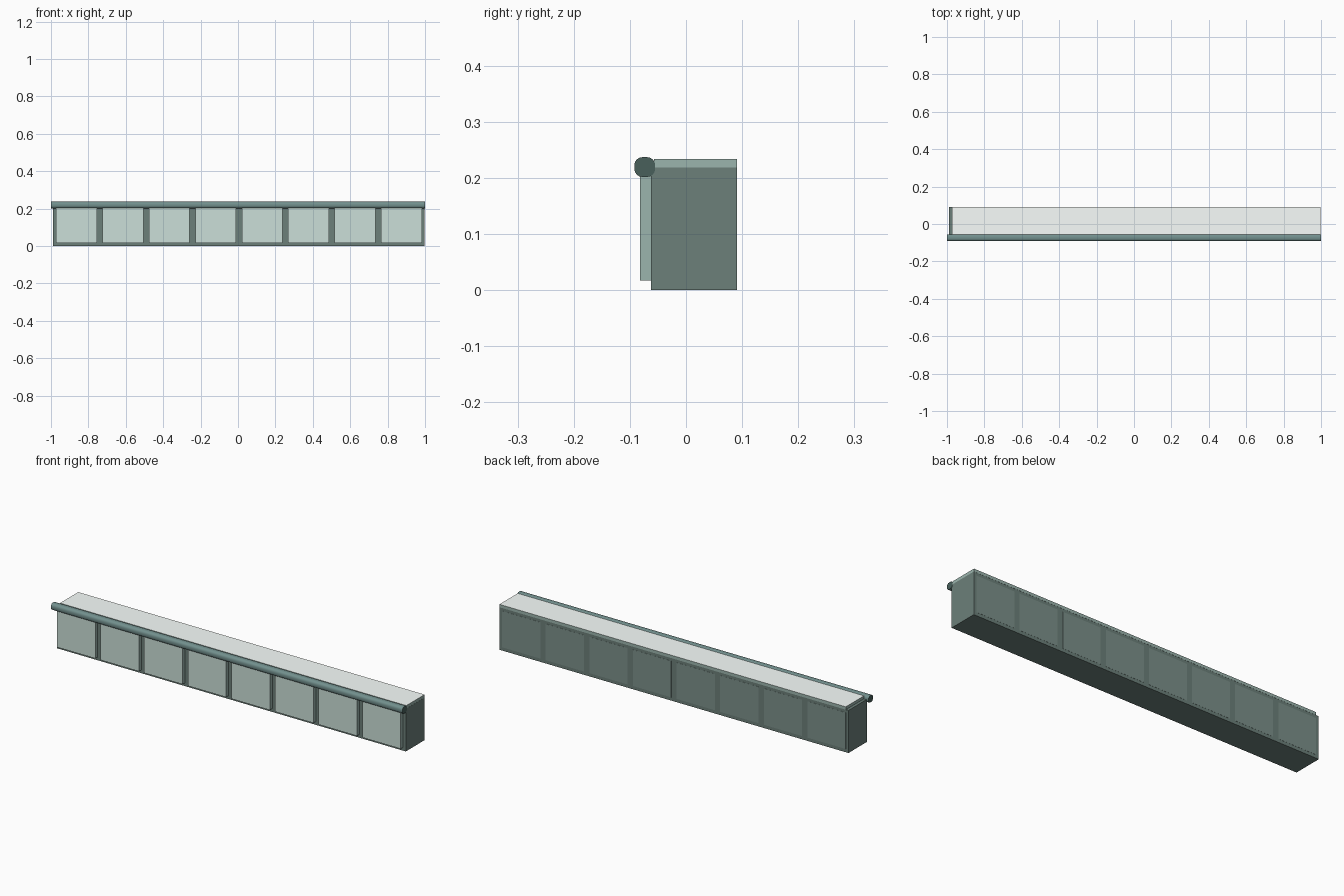
import bpy, bmesh
from math import sin, cos, radians

if "Cube" in bpy.data.objects:
    bpy.data.objects.remove(bpy.data.objects["Cube"])

COUNT = 8
LEFT, PITCH = -0.988, 0.2483


def material(name, r, g, b):
    mat = bpy.data.materials.new(name)
    mat.diffuse_color = (r, g, b, 1)
    mat.use_nodes = True
    mat.node_tree.nodes["Principled BSDF"].inputs["Base Color"].default_value = mat.diffuse_color
    return mat


DARK = material("dark_green_grey", 0.15, 0.215, 0.193)
MID = material("mid_green_grey", 0.33, 0.46, 0.42)
BACK = material("back_green_grey", 0.20, 0.28, 0.255)
PALE = material("pale_green_grey", 0.60, 0.74, 0.69)
TOP = material("worktop_grey", 0.95, 1.0, 0.98)
RAIL = material("rail_green", 0.17, 0.28, 0.27)
RAIL_END = material("rail_end_green", 0.065, 0.115, 0.105)


def make_object(name, bm, mats, pick=lambda n: 0):
    """Create the object; pick chooses a material slot from a face normal."""
    bmesh.ops.recalc_face_normals(bm, faces=bm.faces)
    bm.normal_update()
    for f in bm.faces:
        f.material_index = pick(f.normal)
    mesh = bpy.data.meshes.new(name)
    bm.to_mesh(mesh)
    bm.free()
    for m in mats:
        mesh.materials.append(m)
    obj = bpy.data.objects.new(name, mesh)
    bpy.context.collection.objects.link(obj)
    return obj


def box(name, lo, hi, mats, pick=lambda n: 0):
    bm = bmesh.new()
    bmesh.ops.create_cube(bm, size=1)
    for v in bm.verts:
        v.co = [(a + b) / 2 + c * (b - a) for a, b, c in zip(lo, hi, v.co)]
    return make_object(name, bm, mats, pick)


# Row of cabinet bodies, each with a full-depth drawer standing proud in front
for i in range(COUNT):
    x0 = LEFT + i * PITCH
    mid = x0 + PITCH / 2
    box(f"cabinet_body_{i + 1}", (x0, -0.062, 0), (x0 + PITCH, 0.0905, 0.219), [DARK])
    box(f"drawer_{i + 1}", (mid - 0.109, -0.082, 0.017), (mid + 0.109, 0.0912, 0.204),
        [MID, PALE, BACK], lambda n: 1 if n.y < -0.5 else 2 if n.y > 0.5 else 0)

# Worktop slab, slightly short of the left end, with a pale upper face
box("worktop", (-0.973, -0.057, 0.219), (0.998, 0.0912, 0.234),
    [MID, TOP], lambda n: int(n.z > 0.5))

# Rounded front rail running the full length
profile = []
radius = 0.014
for cy, cz, start in ((-0.069, 0.223, 0), (-0.078, 0.223, 90),
                      (-0.078, 0.216, 180), (-0.069, 0.216, 270)):
    for step in range(5):
        a = radians(start + step * 22.5)
        profile.append((cy + radius * cos(a), cz + radius * sin(a)))
bm = bmesh.new()
face = bm.faces.new([bm.verts.new((-1, y, z)) for y, z in profile])
ext = bmesh.ops.extrude_face_region(bm, geom=[face], use_keep_orig=True)
bmesh.ops.translate(bm, vec=(2, 0, 0),
                    verts=[g for g in ext["geom"] if isinstance(g, bmesh.types.BMVert)])
rail = make_object("front_rail", bm, [RAIL, RAIL_END], lambda n: int(abs(n.x) > 0.5))
bpy.context.view_layer.objects.active = rail
rail.select_set(True)
bpy.ops.object.shade_smooth_by_angle(angle=radians(35))
